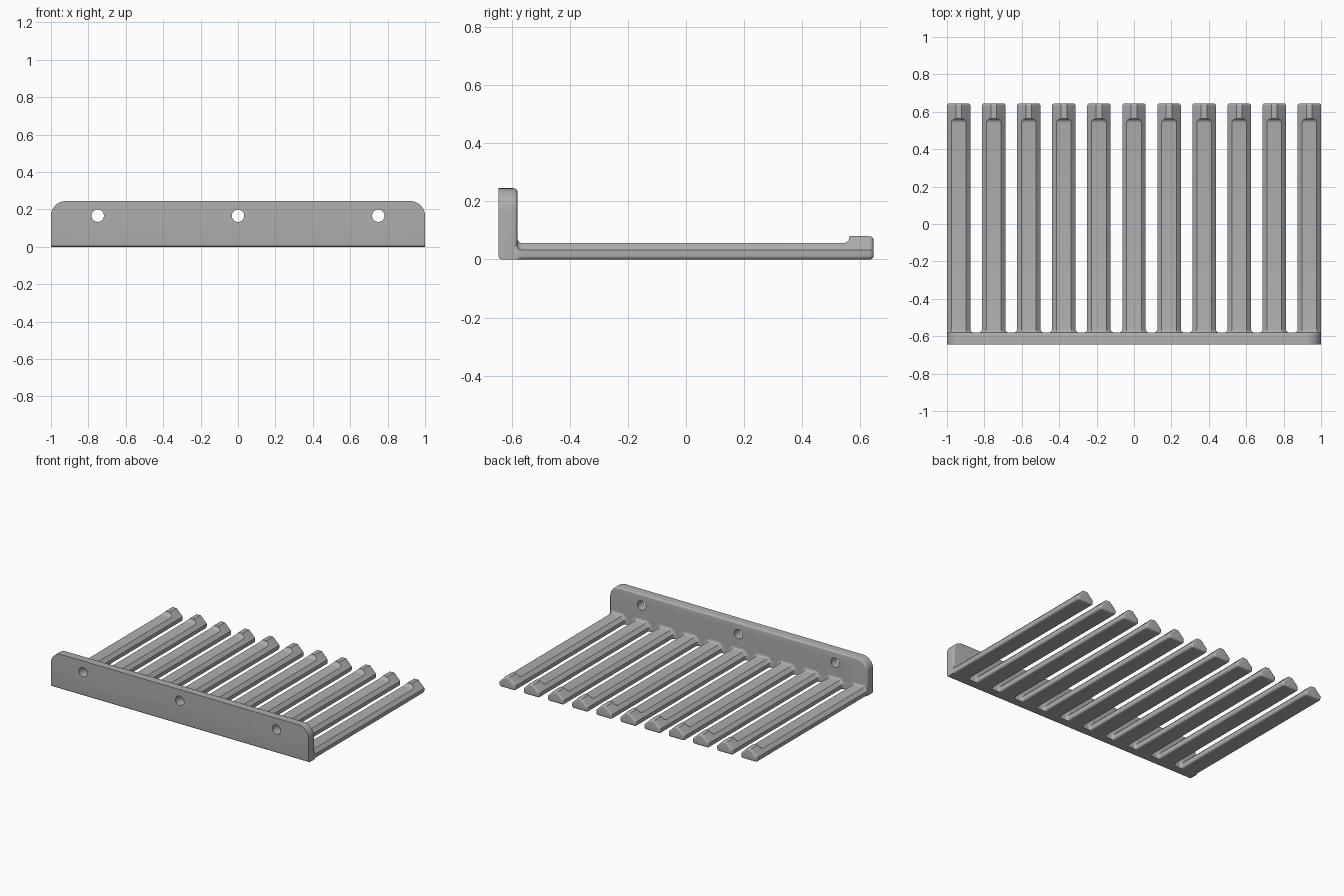
import bpy, bmesh
from math import sin, cos, pi
from mathutils import Matrix

if "Cube" in bpy.data.objects:
    bpy.data.objects.remove(bpy.data.objects["Cube"], do_unlink=True)

STEPS = 5
BARS = 11
PITCH = 0.1875
HALF = 0.0625          # half width of a bar
SHOULDER = 0.033       # height where the sloped sides begin
DECK = 0.056           # height of the flat top
LIP = 0.08             # height of the raised end stop
ROUND = 0.013          # edge rounding
Y_FRONT, Y_PLATE, Y_BACK = -0.645, -0.58, 0.645

grey = bpy.data.materials.new("light grey")
grey.use_nodes = True
grey.diffuse_color = (0.43, 0.43, 0.43, 1)
grey.node_tree.nodes["Principled BSDF"].inputs["Base Color"].default_value = grey.diffuse_color

ANGLES = [pi / 2 * i / STEPS for i in range(STEPS + 1)]


def finish(bm, name):
    bmesh.ops.recalc_face_normals(bm, faces=bm.faces)
    mesh = bpy.data.meshes.new(name)
    bm.to_mesh(mesh)
    bm.free()
    mesh.materials.append(grey)
    obj = bpy.data.objects.new(name, mesh)
    bpy.context.collection.objects.link(obj)
    return obj


def smooth(obj):
    bpy.ops.object.select_all(action="DESELECT")
    obj.select_set(True)
    bpy.context.view_layer.objects.active = obj
    bpy.ops.object.shade_smooth_by_angle(angle=pi / 6)


def loft(rings, name):
    """Skin equal-length rings of points and cap both ends."""
    bm = bmesh.new()
    loops = [[bm.verts.new(p) for p in ring] for ring in rings]
    n = len(loops[0])
    for a, b in zip(loops, loops[1:]):
        for i in range(n):
            j = (i + 1) % n
            bm.faces.new((a[i], a[j], b[j], b[i]))
    bm.faces.new(loops[0])
    bm.faces.new(loops[-1])
    return finish(bm, name)


def bar_section(cx, y, top, flare=0, inset=0):
    """Roof-shaped bar section with rounded bottom corners."""
    half = HALF + flare - inset
    shoulder = SHOULDER + 0.4 * (flare - inset)
    top -= inset
    ridge = max(half - (top - shoulder), 0.004)
    right = [(half - ROUND + ROUND * sin(a), inset + ROUND - ROUND * cos(a)) for a in ANGLES]
    right += [(half, shoulder), (ridge, top)]
    outline = right + [(-x, z) for x, z in reversed(right)]
    return [(min(1, max(-1, cx + x)), y, z) for x, z in outline]


def make_bar(index):
    cx = (index - (BARS - 1) / 2) * PITCH
    rings = [bar_section(cx, Y_PLATE - 0.03, DECK + 0.018, 0.018)]
    # flared fillet where the bar meets the plate
    r = 0.018
    for a in ANGLES:
        f = r * (1 - sin(a))
        rings.append(bar_section(cx, Y_PLATE + r * (1 - cos(a)), DECK + f, f))
    # cove rising to the end stop
    r = 0.022
    for a in ANGLES:
        rings.append(bar_section(cx, 0.54 + r * sin(a), DECK + r * (1 - cos(a))))
    rings.append(bar_section(cx, 0.563, LIP))
    # rounded tip
    for a in ANGLES:
        rings.append(bar_section(cx, Y_BACK - ROUND * (1 - sin(a)), LIP, 0, ROUND * (1 - cos(a))))
    smooth(loft(rings, f"bar_{index + 1}"))


def plate_outline(y, inset, bottom):
    """Plate outline with rounded upper corners."""
    corner = 0.08
    fine = [pi / 2 * i / 12 for i in range(13)]
    cx, cz, r = 1 - corner, 0.245 - corner, corner - inset
    right = [(1 - inset, bottom)] + [(cx + r * cos(a), cz + r * sin(a)) for a in fine]
    return [(x, y, z) for x, z in right + [(-x, z) for x, z in reversed(right)]]


# Mounting plate: rounded lower front edge and rounded rear rim
rings = [plate_outline(Y_FRONT + ROUND * (1 - cos(a)), 0, ROUND * (1 - sin(a))) for a in ANGLES]
rings += [plate_outline(Y_PLATE - ROUND * (1 - sin(a)), ROUND * (1 - cos(a)), 0) for a in ANGLES]
plate = loft(rings, "mounting_plate")

# Three screw holes
bm = bmesh.new()
for x in (-0.75, 0, 0.75):
    place = Matrix.Translation((x, Y_FRONT, 0.166)) @ Matrix.Rotation(pi / 2, 4, "X")
    bmesh.ops.create_cone(bm, cap_ends=True, segments=32, radius1=0.033, radius2=0.033,
                          depth=0.4, matrix=place)
cutter = finish(bm, "hole_cutter")
cutter.hide_render = True
cut = plate.modifiers.new("screw_holes", "BOOLEAN")
cut.operation = "DIFFERENCE"
cut.solver = "EXACT"
cut.object = cutter
bpy.context.view_layer.objects.active = plate
bpy.ops.object.modifier_apply(modifier=cut.name)
bpy.data.objects.remove(cutter, do_unlink=True)
smooth(plate)

# Row of bars
for i in range(BARS):
    make_bar(i)
